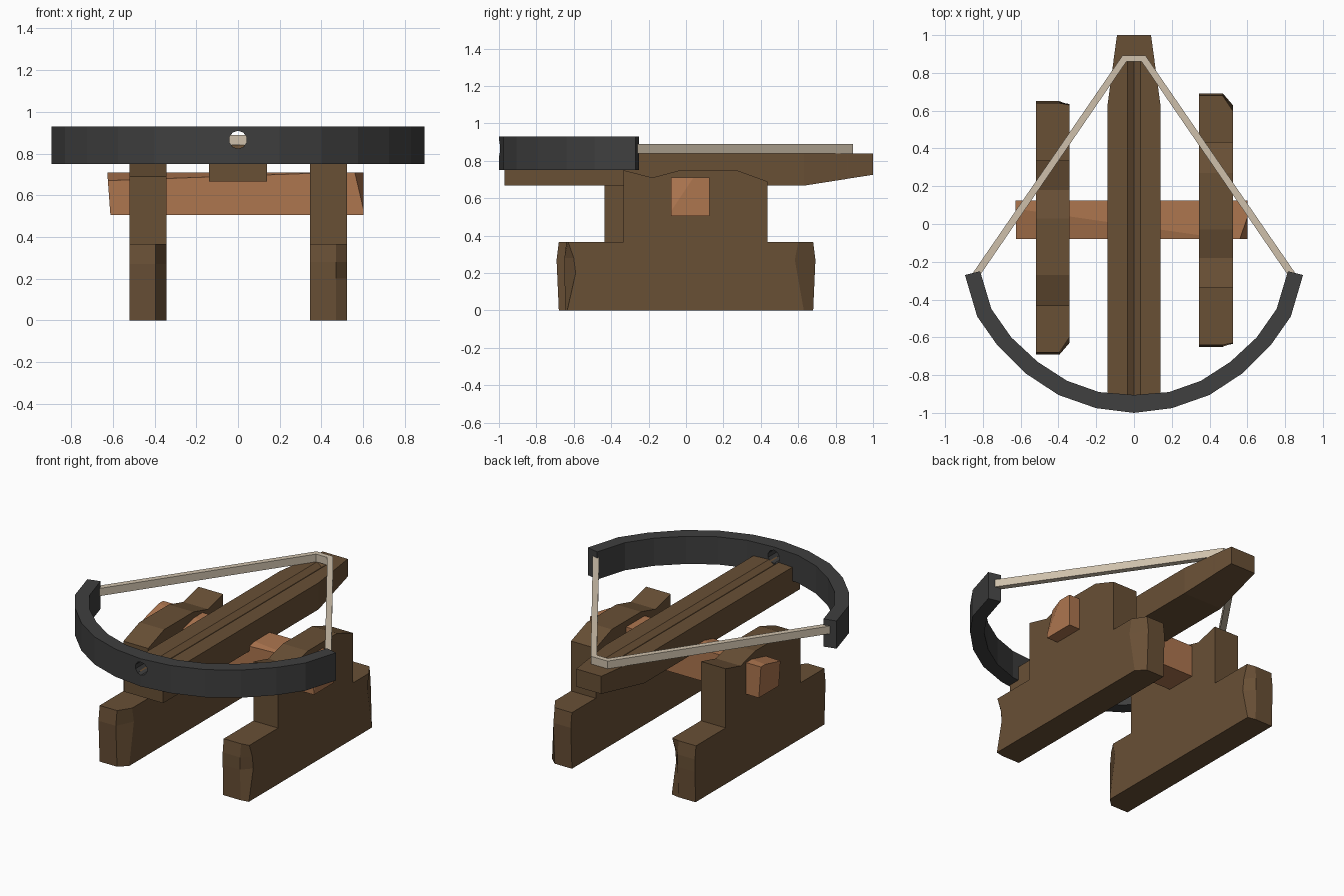
import bpy, bmesh
from mathutils import Vector

if "Cube" in bpy.data.objects:
    bpy.data.objects.remove(bpy.data.objects["Cube"])


def material(name, rgb):
    m = bpy.data.materials.new(name)
    m.diffuse_color = (*rgb, 1)
    m.use_nodes = True
    m.node_tree.nodes["Principled BSDF"].inputs["Base Color"].default_value = m.diffuse_color
    return m


dark_wood = material("dark wood", (0.140, 0.079, 0.036))
light_wood = material("light wood", (0.42, 0.18, 0.078))
iron = material("dark iron", (0.050, 0.050, 0.050))
cord = material("cord", (0.62, 0.53, 0.41))


def finish(bm, name, mat):
    bmesh.ops.recalc_face_normals(bm, faces=bm.faces)
    me = bpy.data.meshes.new(name)
    bm.to_mesh(me)
    bm.free()
    me.materials.append(mat)
    ob = bpy.data.objects.new(name, me)
    bpy.context.collection.objects.link(ob)
    return ob


def loft(sections):
    """Skin a list of closed sections and cap both ends."""
    bm = bmesh.new()
    rings = [[bm.verts.new(p) for p in s] for s in sections]
    n = len(rings[0])
    for a, b in zip(rings, rings[1:]):
        for i in range(n):
            j = (i + 1) % n
            bm.faces.new((a[i], a[j], b[j], b[i]))
    bm.faces.new(rings[0])
    bm.faces.new(rings[-1])
    return bm


def band(outer, inner, z0, z1):
    """Flat strip following matching outer and inner paths."""
    return loft([[(*o, z0), (*o, z1), (*i, z1), (*i, z0)] for o, i in zip(outer, inner)])


def mirrored(half):
    return [(-x, y) for x, y in reversed(half) if x > 0] + half


# stock: tapered tail and shallow V groove
def stock_section(y, w, bottom, depth):
    g = 0.035
    return [(-w, y, bottom), (w, y, bottom), (w, y, 0.84), (g, y, 0.84),
            (0, y, 0.84 - depth), (-g, y, 0.84), (-w, y, 0.84)]


finish(loft([stock_section(-0.97, 0.14, 0.667, 0.025),
             stock_section(0.63, 0.14, 0.667, 0.025),
             stock_section(0.86, 0.109, 0.703, 0.025),
             stock_section(0.87, 0.108, 0.705, 0.0),
             stock_section(1.0, 0.09, 0.725, 0.0)]), "stock", dark_wood)

# bow arc
outer = mirrored([(0, -1.0), (0.2, -0.975), (0.4, -0.905), (0.575, -0.79),
                  (0.725, -0.64), (0.83, -0.49), (0.895, -0.27)])
inner = mirrored([(0, -0.905), (0.185, -0.89), (0.355, -0.83), (0.51, -0.73),
                  (0.65, -0.6), (0.755, -0.45), (0.815, -0.25)])
bow = finish(band(outer, inner, 0.75, 0.93), "bow", iron)

# round hole through the middle of the bow
bpy.ops.mesh.primitive_cylinder_add(vertices=10, radius=0.043, depth=0.4,
                                    location=(0, -0.95, 0.866), rotation=(1.5707963, 0, 0))
cutter = bpy.context.object
cutter.name = "hole_cutter"
mod = bow.modifiers.new("hole", 'BOOLEAN')
mod.operation = 'DIFFERENCE'
mod.solver = 'EXACT'
mod.object = cutter
bpy.context.view_layer.objects.active = bow
bpy.ops.object.modifier_apply(modifier=mod.name)
bpy.data.objects.remove(cutter)

# drawn bowstring
finish(band(mirrored([(0.06, 0.893), (0.855, -0.262)]),
            mirrored([(0.04, 0.86), (0.82, -0.278)]), 0.84, 0.89), "bowstring", cord)

# side supports: stepped profile as (y, z, y shift of the chipped +x side)
PROFILE = [(-0.645, 0, 0.01), (-0.65, 0.2, 0.06), (-0.65, 0.28, 0.05), (-0.64, 0.365, 0.01),
           (-0.335, 0.365, 0), (-0.335, 0.75, 0), (-0.18, 0.71, 0), (-0.03, 0.75, 0),
           (0.27, 0.75, 0), (0.435, 0.69, 0), (0.435, 0.365, 0), (0.68, 0.365, -0.08),
           (0.692, 0.27, -0.11), (0.68, 0, -0.05)]


def support(name, x, flip):
    slices = [(0, 0), (0.125, 0), (0.178, 1)]
    finish(loft([[(x + dx, flip * (y + k * d), z) for y, z, d in PROFILE]
                 for dx, k in slices]), name, dark_wood)


support("right_support", 0.345, 1)
support("left_support", -0.52, -1)

# crossbeam: rough-hewn box with shaved corners
bm = loft([[(x, -0.08, 0.505), (x, 0.125, 0.505), (x + t, 0.125, 0.71), (x + t, -0.08, 0.71)]
           for x, t in ((-0.612, -0.015), (0.602, 0))])
for a, b, c in (((-0.63, -0.08, 0.67), (0.35, -0.08, 0.705), (-0.62, 0.08, 0.71)),
                ((0.56, -0.08, 0.71), (0.602, 0.04, 0.71), (0.602, -0.08, 0.53))):
    a, b, c = Vector(a), Vector(b), Vector(c)
    n = (b - a).cross(c - a)
    if n.dot(a - Vector((0, 0.02, 0.6))) < 0:
        n = -n
    bmesh.ops.bisect_plane(bm, geom=bm.verts[:] + bm.edges[:] + bm.faces[:],
                           plane_co=a, plane_no=n.normalized(), clear_outer=True)
    bmesh.ops.holes_fill(bm, edges=[e for e in bm.edges if e.is_boundary])
finish(bm, "crossbeam", light_wood)
